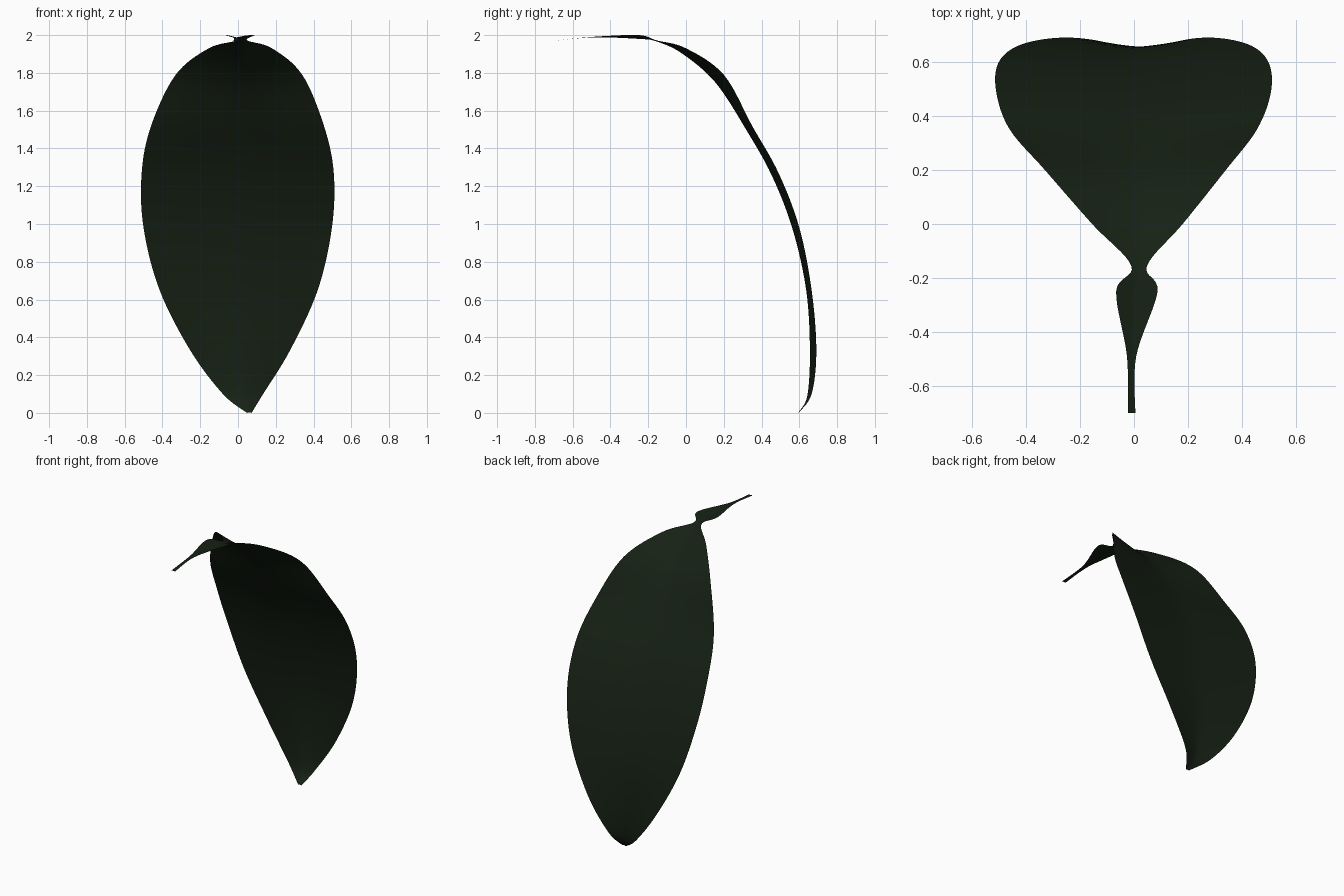
import bpy, bmesh

if "Cube" in bpy.data.objects:
    bpy.data.objects.remove(bpy.data.objects["Cube"])

# Stations from stalk to tip: rib (x, y, z), edge (y, z), left and right edge x
STATIONS = [
    (-.01, -.70, 1.970, -.70, 1.970, -.023, .005),
    (-.01, -.49, 1.988, -.49, 1.991, -.026, .008),
    (.01, -.25, 1.980, -.25, 2.000, -.066, .087),
    (.02, -.155, 1.966, -.155, 1.972, -.010, .048),
    (.015, -.02, 1.902, .00, 1.930, -.155, .180),
    (.015, .155, 1.750, .20, 1.790, -.330, .340),
    (.015, .315, 1.505, .35, 1.520, -.460, .455),
    (.015, .455, 1.255, .49, 1.270, -.510, .507),
    (.015, .565, .970, .60, .980, -.500, .497),
    (.015, .637, .645, .665, .650, -.415, .422),
    (.018, .656, .325, .69, .330, -.252, .275),
    (.035, .642, .090, .665, .100, -.080, .133),
    (.06, .595, .003, .595, .000, .048, .072),
]
SUB, HALF = 8, 6


def spline(a, b, c, d, t):
    return [0.5 * (2*q + (r-p)*t + (2*p-5*q+4*r-s)*t*t + (3*q-p-3*r+s)*t**3)
            for p, q, r, s in zip(a, b, c, d)]


# Smooth the stations along the leaf
rows = []
last = len(STATIONS) - 1
for i in range(last):
    pts = [STATIONS[min(max(k, 0), last)] for k in range(i - 1, i + 3)]
    rows += [spline(*pts, s / SUB) for s in range(SUB)]
rows.append(STATIONS[-1])

# Folded leaf sheet: rib lies low, both halves rise to the edges
bm = bmesh.new()
grid = []
for rx, ry, rz, ey, ez, left, right in rows:
    line = []
    for j in range(-HALF, HALF + 1):
        t = abs(j) / HALF
        x = rx + ((left if j < 0 else right) - rx) * t
        k = t ** 1.2
        line.append(bm.verts.new((x, ry + (ey-ry)*k, rz + (ez-rz)*k)))
    grid.append(line)
for a, b in zip(grid, grid[1:]):
    for j in range(2 * HALF):
        bm.faces.new((a[j], a[j+1], b[j+1], b[j])).smooth = True
mesh = bpy.data.meshes.new("leaf")
bm.to_mesh(mesh)
bm.free()
leaf = bpy.data.objects.new("leaf", mesh)
bpy.context.collection.objects.link(leaf)

# Dark green
mat = bpy.data.materials.new("leaf_green")
mat.diffuse_color = (.008, .015, .007, 1)
mat.use_nodes = True
mat.node_tree.nodes["Principled BSDF"].inputs["Base Color"].default_value = mat.diffuse_color
mesh.materials.append(mat)
